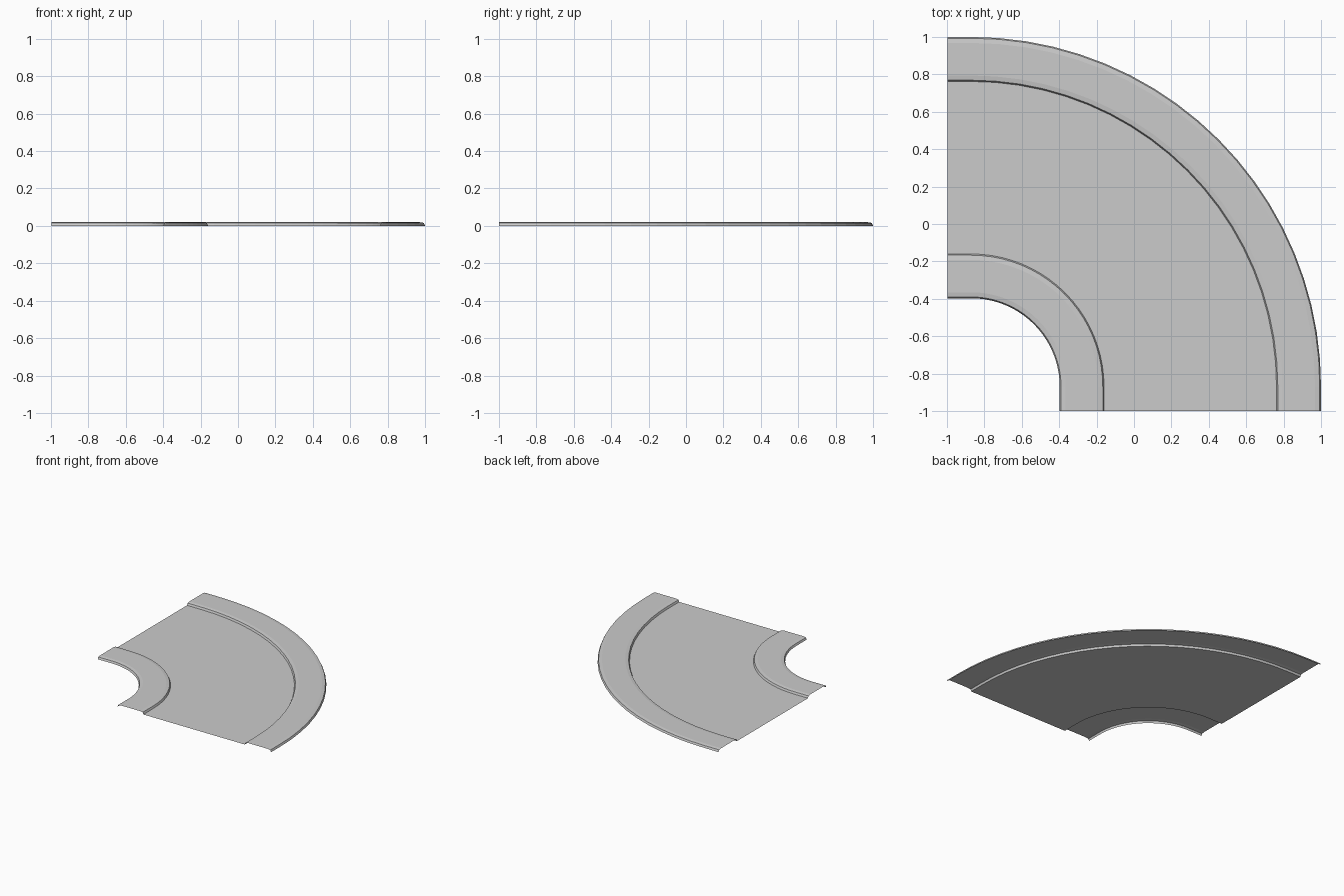
import bpy, bmesh, math

if "Cube" in bpy.data.objects:
    bpy.data.objects.remove(bpy.data.objects["Cube"])

CX, CY = -0.87, -0.87      # centre of the bend
SEG = 20                   # facets around the quarter turn


def sweep(name, profile):
    """Sweep an open (radius, height) profile: straight lead-in, quarter bend, straight lead-out."""
    bm = bmesh.new()
    rows = []
    for i in range(-1, SEG + 2):
        a = math.radians(90) * min(max(i, 0), SEG) / SEG
        row = []
        for r, z in profile:
            x, y = CX + r * math.cos(a), CY + r * math.sin(a)
            if i < 0:
                y = -1.0
            elif i > SEG:
                x = -0.997
            row.append(bm.verts.new((x, y, z)))
        rows.append(row)
    for a, b in zip(rows, rows[1:]):
        for j in range(len(profile) - 1):
            bm.faces.new((a[j], a[j + 1], b[j + 1], b[j]))
    mesh = bpy.data.meshes.new(name)
    bm.to_mesh(mesh)
    bm.free()
    obj = bpy.data.objects.new(name, mesh)
    bpy.context.collection.objects.link(obj)
    return obj


def kerb(inner, outer):
    """Raised pavement section with steep, bevelled edges."""
    return [(inner, 0), (inner + 0.007, 0.016), (inner + 0.032, 0.02),
            (outer - 0.032, 0.02), (outer - 0.007, 0.016), (outer, 0)]


# Inner pavement, road surface and outer pavement
sweep("inner_pavement", kerb(0.473, 0.71))
sweep("road", [(0.71, 0), (1.632, 0)])
sweep("outer_pavement", kerb(1.632, 1.87))
